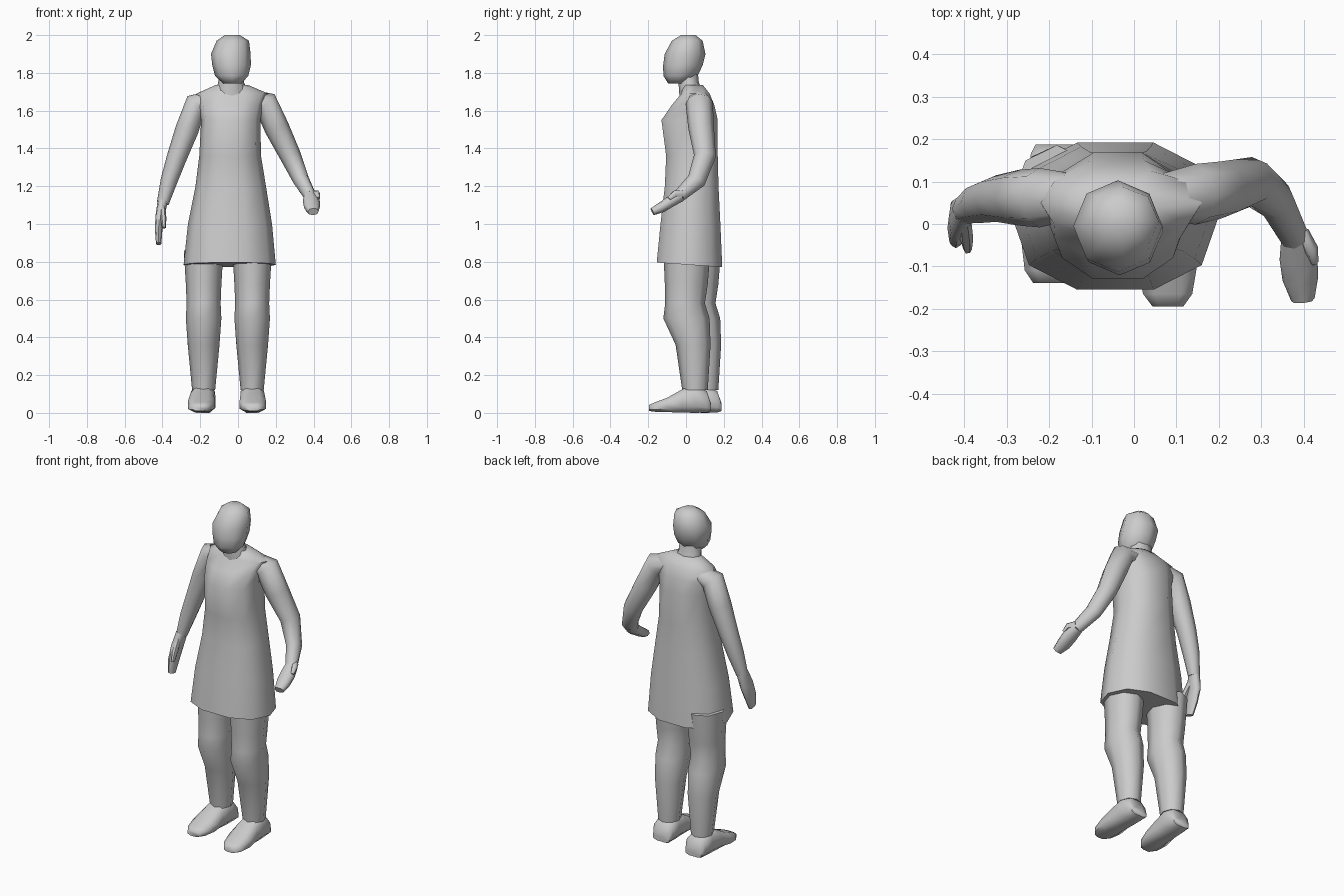
import bpy, bmesh, math
from mathutils import Vector

grey = bpy.data.materials.new("plain grey")
grey.diffuse_color = (0.6, 0.6, 0.6, 1)


def section(n, power=1.0, turn=0.0):
    """Unit cross-section, scaled so that it touches -1 and 1 on both axes."""
    pts = []
    for i in range(n):
        a = 2 * math.pi * (i + turn) / n
        c, s = math.cos(a), math.sin(a)
        pts.append((math.copysign(abs(c) ** power, c), math.copysign(abs(s) ** power, s)))
    mu, mv = max(abs(p[0]) for p in pts), max(abs(p[1]) for p in pts)
    return [(u / mu, v / mv) for u, v in pts]


def loft(name, rings):
    """Skin a list of rings and close both ends."""
    bm = bmesh.new()
    vs = [[bm.verts.new(p) for p in r] for r in rings]
    n = len(rings[0])
    for a, b in zip(vs, vs[1:]):
        for i in range(n):
            bm.faces.new((a[i], a[(i + 1) % n], b[(i + 1) % n], b[i]))
    bm.faces.new(vs[0][::-1])
    bm.faces.new(vs[-1])
    bmesh.ops.recalc_face_normals(bm, faces=bm.faces)
    me = bpy.data.meshes.new(name)
    bm.to_mesh(me)
    bm.free()
    ob = bpy.data.objects.new(name, me)
    bpy.context.collection.objects.link(ob)
    me.materials.append(grey)
    bpy.ops.object.select_all(action='DESELECT')
    ob.select_set(True)
    bpy.context.view_layer.objects.active = ob
    bpy.ops.object.shade_smooth_by_angle(angle=math.radians(62))
    return ob


def stack(name, boxes, n, power=1.0, turn=0.0, tilt=0.0):
    """Horizontal rings given as (z, x0, x1, y0, y1)."""
    sec = section(n, power, turn)
    rings = []
    for z, x0, x1, y0, y1 in boxes:
        ring = []
        for u, v in sec:
            y = (y0 + y1) / 2 + v * (y1 - y0) / 2
            ring.append(((x0 + x1) / 2 + u * (x1 - x0) / 2, y, z - tilt * y * (z < 0.9)))
        rings.append(ring)
    return loft(name, rings)


def limb(name, path, n=8, power=1.0):
    """Rings across a path of (x, y, z, half width in x, half depth)."""
    pts = [Vector(p[:3]) for p in path]
    sec = section(n, power)
    rings = []
    for i, p in enumerate(path):
        t = (pts[min(i + 1, len(pts) - 1)] - pts[max(i - 1, 0)]).normalized()
        u = Vector((1, 0, 0))
        u = (u - t * u.dot(t)).normalized()
        v = t.cross(u)
        rings.append([pts[i] + u * (a * p[3]) + v * (b * p[4]) for a, b in sec])
    return loft(name, rings)


# flared dress with sloping shoulders
stack("dress", [
    (0.785, -0.288, 0.200, -0.155, 0.192),
    (1.00, -0.265, 0.180, -0.135, 0.182),
    (1.20, -0.225, 0.148, -0.112, 0.172),
    (1.36, -0.205, 0.122, -0.105, 0.168),
    (1.55, -0.195, 0.118, -0.130, 0.168),
    (1.63, -0.215, 0.135, -0.075, 0.150),
    (1.69, -0.220, 0.160, -0.025, 0.125),
    (1.735, -0.120, 0.055, -0.015, 0.090)], 10, 0.85, tilt=0.07)

# neck and head
stack("neck", [
    (1.68, -0.125, 0.060, -0.035, 0.095),
    (1.75, -0.105, 0.032, -0.040, 0.068),
    (1.81, -0.100, 0.028, -0.040, 0.062)], 8)
stack("head", [
    (1.745, -0.080, 0.020, -0.095, 0.000),
    (1.785, -0.122, 0.055, -0.120, 0.062),
    (1.84, -0.136, 0.068, -0.121, 0.088),
    (1.90, -0.143, 0.067, -0.113, 0.103),
    (1.97, -0.113, 0.058, -0.075, 0.088),
    (2.00, -0.070, 0.010, -0.025, 0.050)], 8)

# arms, each posed differently
limb("left_arm", [
    (-0.12, 0.065, 1.660, 0.05, 0.05),
    (-0.222, 0.062, 1.635, 0.062, 0.070),
    (-0.270, 0.062, 1.50, 0.062, 0.066),
    (-0.325, 0.060, 1.35, 0.053, 0.055),
    (-0.365, 0.050, 1.23, 0.045, 0.048),
    (-0.398, 0.035, 1.11, 0.032, 0.034)])
limb("right_arm", [
    (0.05, 0.065, 1.665, 0.05, 0.05),
    (0.145, 0.070, 1.640, 0.068, 0.072),
    (0.205, 0.080, 1.51, 0.066, 0.068),
    (0.278, 0.100, 1.36, 0.056, 0.058),
    (0.335, 0.055, 1.23, 0.044, 0.050),
    (0.380, -0.035, 1.15, 0.035, 0.034)])

# mitten hands and thumbs
limb("left_hand", [
    (-0.398, 0.035, 1.12, 0.028, 0.034),
    (-0.415, 0.015, 1.04, 0.022, 0.050),
    (-0.420, -0.010, 0.97, 0.020, 0.045),
    (-0.420, -0.030, 0.895, 0.014, 0.028)], 8, 0.8)
limb("left_thumb", [
    (-0.400, 0.010, 1.09, 0.016, 0.018),
    (-0.395, -0.035, 1.03, 0.016, 0.016),
    (-0.392, -0.060, 0.98, 0.010, 0.010)], 6)
limb("right_hand", [
    (0.380, -0.030, 1.152, 0.033, 0.034),
    (0.388, -0.080, 1.120, 0.045, 0.030),
    (0.392, -0.130, 1.088, 0.042, 0.028),
    (0.398, -0.178, 1.065, 0.028, 0.020)], 8, 0.8)
limb("right_thumb", [
    (0.395, -0.020, 1.160, 0.018, 0.018),
    (0.418, -0.060, 1.160, 0.017, 0.016),
    (0.425, -0.090, 1.135, 0.010, 0.010)], 6)

# legs and feet: one shape, placed twice (the left one stands further back)
LEG = [(0.12, 0.061, -0.020, 0.115), (0.36, 0.084, -0.055, 0.130),
       (0.50, 0.094, -0.120, 0.125), (0.58, 0.090, -0.110, 0.100),
       (0.68, 0.094, -0.112, 0.115), (0.86, 0.105, -0.120, 0.130)]
FOOT = [(0.132, 0.052, 0.010, 0.050), (0.110, 0.062, 0.002, 0.115),
        (0.045, 0.062, 0.000, 0.150), (-0.020, 0.064, 0.002, 0.125),
        (-0.100, 0.070, 0.004, 0.080), (-0.165, 0.058, 0.006, 0.056),
        (-0.195, 0.036, 0.010, 0.042)]
for side, cx, dy, splay in (("left", -0.182, 0.056, -0.02), ("right", 0.075, 0.0, 0.005)):
    stack(side + "_leg", [(z, cx - w, cx + w, a + dy, b + dy) for z, w, a, b in LEG], 8)
    sole = section(8, 0.7, 0.5)
    loft(side + "_foot", [
        [(cx + splay * (0.1 - y) / 0.3 + u * w, y + dy, (z0 + z1) / 2 + v * (z1 - z0) / 2)
         for u, v in sole] for y, w, z0, z1 in FOOT])
